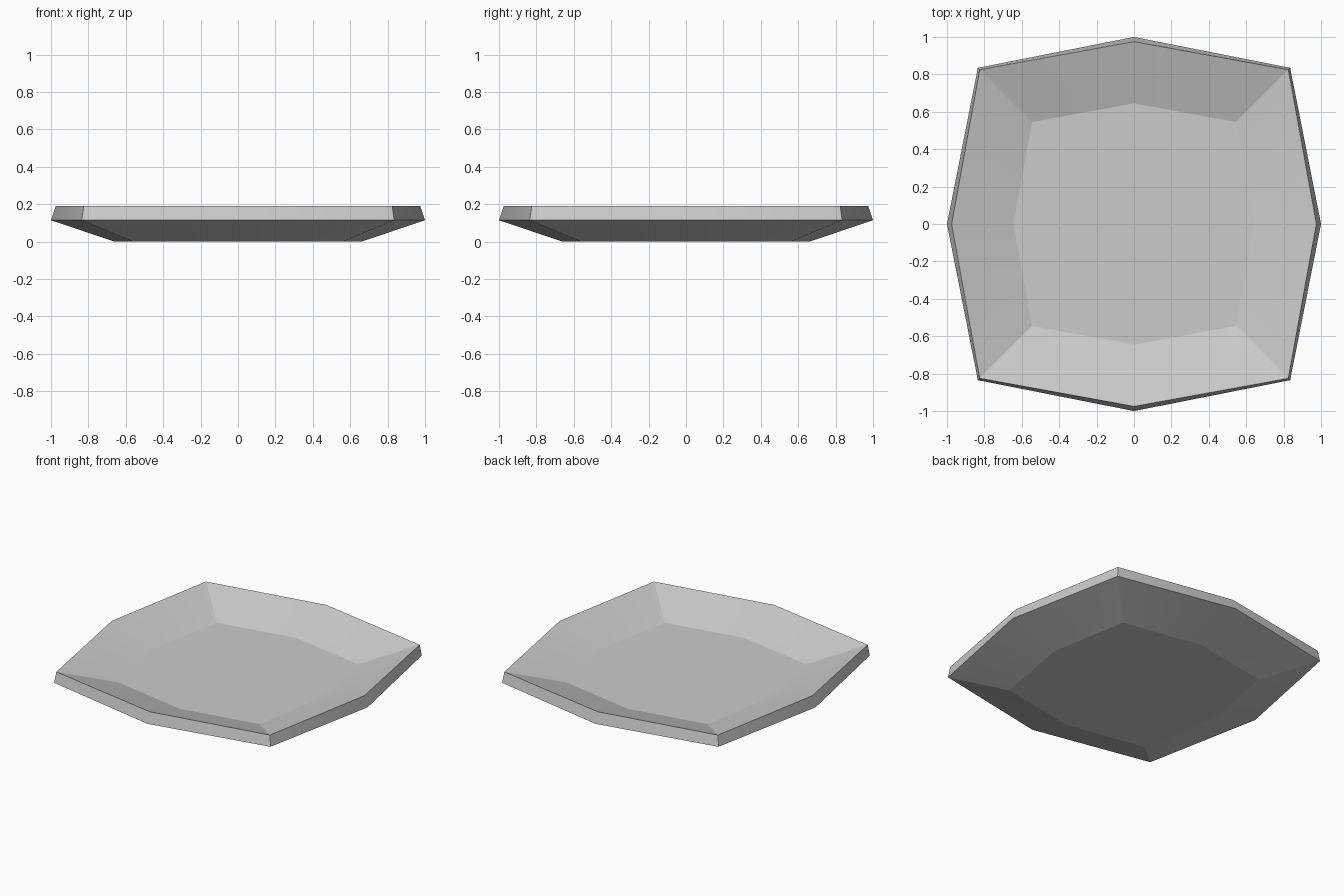
import bpy
import bmesh

cube = bpy.data.objects.get("Cube")
if cube:
    bpy.data.objects.remove(cube)

# One plain grey for the whole plate
grey = bpy.data.materials.new("plain_grey")
grey.use_nodes = True
colour = (0.6, 0.6, 0.6, 1)
grey.diffuse_color = colour
grey.node_tree.nodes["Principled BSDF"].inputs["Base Color"].default_value = colour

# Rings from underside to inner floor: side middle reach, corner reach, height
RINGS = [
    (0.66, 0.56, 0.0),      # foot
    (1.0, 0.835, 0.115),    # widest edge
    (0.975, 0.825, 0.19),   # rim
    (0.645, 0.545, 0.085),  # inner floor
]
# Eight directions, alternating side middles and corners
DIRECTIONS = [(1, 0), (1, 1), (0, 1), (-1, 1), (-1, 0), (-1, -1), (0, -1), (1, -1)]

bm = bmesh.new()
loops = []
for middle, corner, z in RINGS:
    loops.append([bm.verts.new((x * r, y * r, z))
                  for x, y in DIRECTIONS
                  for r in [corner if x and y else middle]])

# Walls between neighbouring rings
for low, high in zip(loops, loops[1:]):
    for i in range(8):
        j = (i + 1) % 8
        bm.faces.new((low[i], low[j], high[j], high[i]))

# Underside and inner floor
bm.faces.new(loops[0][::-1])
bm.faces.new(loops[-1])
bmesh.ops.recalc_face_normals(bm, faces=bm.faces)

# Each bowed side is smooth across its middle; rings and corners stay crisp
for face in bm.faces:
    face.smooth = True
for edge in bm.edges:
    a, b = (v.co for v in edge.verts)
    across_middle = a.z != b.z and min(abs(a.x), abs(a.y)) < 0.01
    edge.smooth = across_middle

mesh = bpy.data.meshes.new("plate")
bm.to_mesh(mesh)
bm.free()
mesh.materials.append(grey)
plate = bpy.data.objects.new("plate", mesh)
bpy.context.collection.objects.link(plate)
